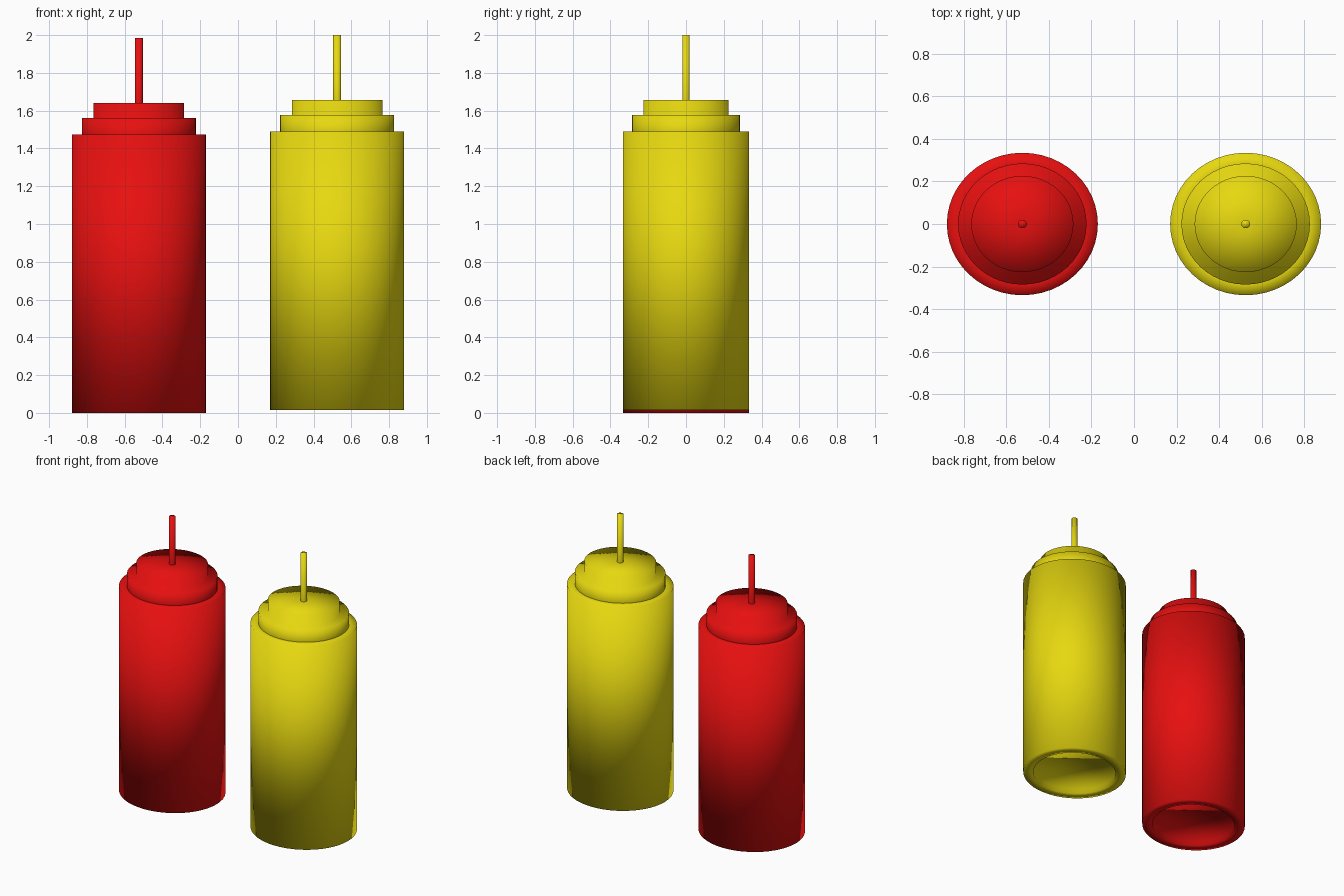
import bpy, bmesh, math

cube = bpy.data.objects.get("Cube")
if cube:
    bpy.data.objects.remove(cube, do_unlink=True)

SEGMENTS = 48
DEPTH_RATIO = 0.943   # bottles are slightly oval


def make_material(name, color):
    mat = bpy.data.materials.new(name)
    mat.use_nodes = True
    mat.diffuse_color = color
    mat.node_tree.nodes["Principled BSDF"].inputs["Base Color"].default_value = color
    return mat


def lathe(name, profile, location, mat, close_start=False, close_end=False):
    """Spin a (radius, height) profile, listed bottom to top, into an oval solid."""
    bm = bmesh.new()
    rings = []
    for radius, z in profile:
        ring = []
        for i in range(SEGMENTS):
            a = math.tau * i / SEGMENTS
            ring.append(bm.verts.new((radius * math.cos(a),
                                      radius * math.sin(a) * DEPTH_RATIO, z)))
        rings.append(ring)
    for low, high in zip(rings, rings[1:]):
        for i in range(SEGMENTS):
            j = (i + 1) % SEGMENTS
            bm.faces.new((low[i], low[j], high[j], high[i]))
    if close_start:
        bm.faces.new(rings[0][::-1])
    if close_end:
        bm.faces.new(rings[-1])
    for face in bm.faces:
        face.smooth = True
    mesh = bpy.data.meshes.new(name)
    bm.to_mesh(mesh)
    bm.free()
    mesh.materials.append(mat)
    obj = bpy.data.objects.new(name, mesh)
    obj.location = location
    bpy.context.collection.objects.link(obj)
    return obj


# Bottle body: recessed base, foot ring, straight wall, shoulder
BODY = [(0.285, 0.03), (0.285, 0), (0.355, 0), (0.355, 1.475), (0.30, 1.475)]
# Stepped screw cap: collar, ledge, raised top
CAP = [(0.302, 1.475), (0.302, 1.562), (0.24, 1.562), (0.24, 1.64), (0.02, 1.64)]
# Thin squeeze nozzle
NOZZLE = [(0.021, 1.635), (0.021, 1.984)]


def bottle(prefix, x, z, mat):
    place = (x, 0, z)
    lathe(prefix + "_bottle_body", BODY, place, mat, close_start=True)
    lathe(prefix + "_bottle_cap", CAP, place, mat)
    lathe(prefix + "_bottle_nozzle", NOZZLE, place, mat, close_end=True)


bottle("red", -0.525, 0, make_material("ketchup red", (0.8, 0.005, 0.005, 1)))
bottle("yellow", 0.525, 0.016, make_material("mustard yellow", (0.8, 0.69, 0.005, 1)))
